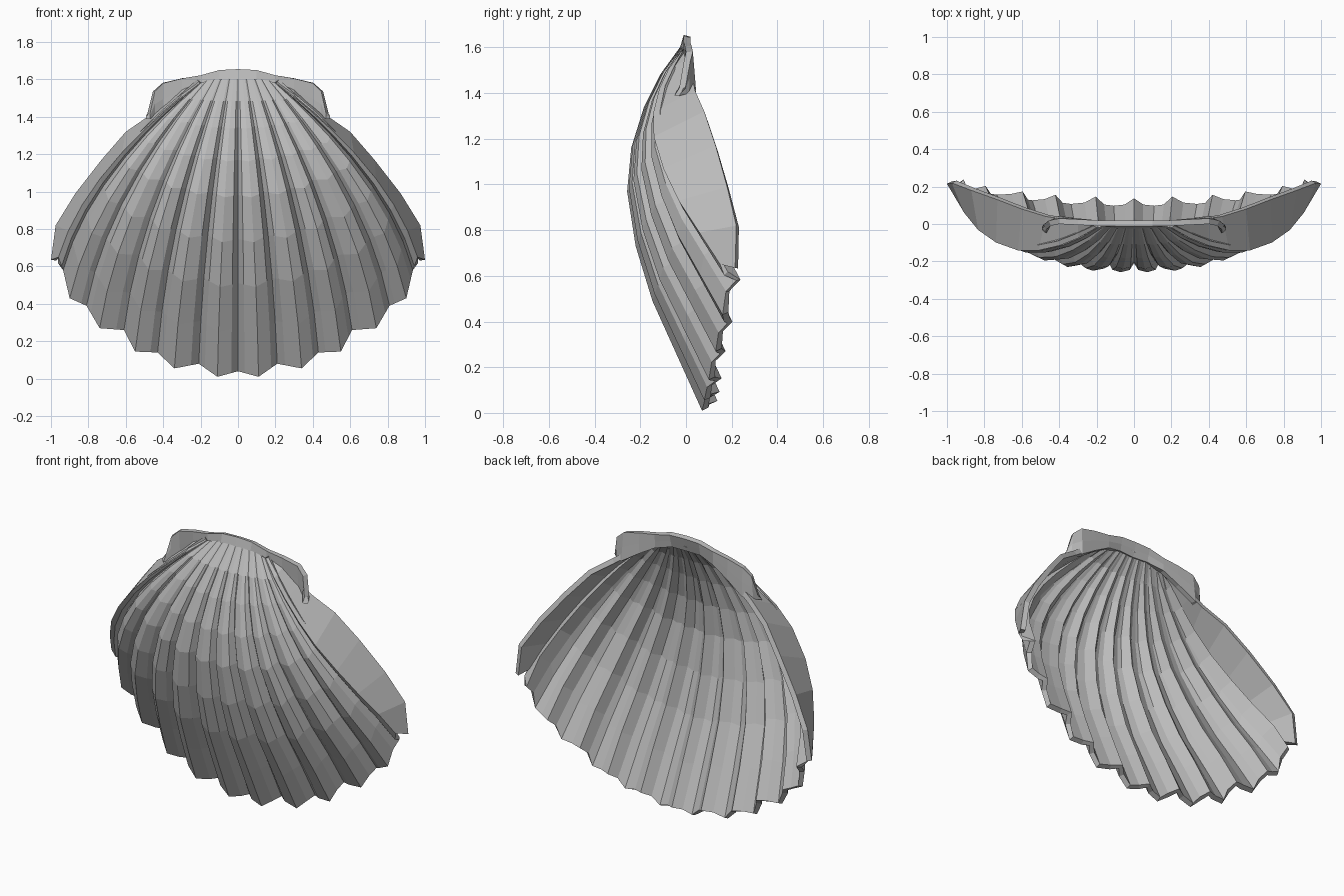
import bpy
from mathutils import Vector

cube = bpy.data.objects.get("Cube")
if cube:
    bpy.data.objects.remove(cube)

grey = bpy.data.materials.new("shell_grey")
grey.use_nodes = True
grey.diffuse_color = (0.5, 0.5, 0.5, 1)
grey.node_tree.nodes["Principled BSDF"].inputs["Base Color"].default_value = (0.5, 0.5, 0.5, 1)


def sheet(name, columns, thickness):
    """Join columns of points into a sheet, mirror it across x and thicken it backwards."""
    rows = len(columns[0])
    verts = [p for col in columns for p in col]
    faces = []
    for c in range(len(columns) - 1):
        for r in range(rows - 1):
            a = c * rows + r
            faces.append((a, a + 1, a + rows + 1, a + rows))
    mesh = bpy.data.meshes.new(name)
    mesh.from_pydata(verts, [], faces)
    mesh.materials.append(grey)
    obj = bpy.data.objects.new(name, mesh)
    bpy.context.collection.objects.link(obj)
    mirror = obj.modifiers.new("mirror", 'MIRROR')
    mirror.merge_threshold = 0.001
    solid = obj.modifiers.new("thickness", 'SOLIDIFY')
    solid.thickness = thickness
    solid.offset = -1
    return obj


# Rim of one half: grooves and crests alternate from the middle outwards
rim = [Vector(p) for p in (
    (0, .11, .04), (.11, .07, .01), (.21, .12, .08), (.34, .08, .055),
    (.43, .13, .14), (.55, .10, .145), (.61, .15, .26), (.74, .13, .27),
    (.81, .18, .39), (.90, .16, .43), (.935, .22, .58), (.96, .15, .65))]

# Bulge of a rib from the hinge (0) to the rim (1)
steps = (0, .08, .17, .28, .4, .55, .7, .85, 1)
bulge = (0, .10, .18, .245, .274, .25, .19, .095, 0)


def rib_line(end, groove):
    """Curved line from hinge to rim; grooves lie deeper than crests."""
    start = Vector((end.x * .21, -.02, 1.61 - .03 * end.x ** 2))
    bend = (start + end) / 2 + Vector((.25 * end.x, 0, 0))
    depth = 1 - .35 * end.x ** 3
    line = []
    for s, b in zip(steps, bulge):
        p = start * (1 - s) ** 2 + bend * 2 * s * (1 - s) + end * s * s
        p.y = start.y * (1 - s) + end.y * s - b * depth
        p.y += groove * .12 * b
        line.append(p)
    return line


# Ribbed fan: each flank gets a shoulder so that grooves are narrow
columns = []
for i, point in enumerate(rim):
    here = rib_line(point, 1 - i % 2)
    columns.append(here)
    if i + 1 < len(rim):
        after = rib_line(rim[i + 1], i % 2)
        across, deep = (.32, .75) if i % 2 == 0 else (.68, .25)
        shoulder = []
        for a, b in zip(here, after):
            p = a.lerp(b, across)
            p.y = a.y + (b.y - a.y) * deep
            shoulder.append(p)
        columns.append(shoulder)

# Plain side wall running back from the last rib
columns.append([Vector(p) for p in (
    (.22, 0, 1.59), (.3, .01, 1.55), (.4, .03, 1.46), (.47, .04, 1.41),
    (.6, .08, 1.32), (.73, .13, 1.17), (.87, .18, .99), (.975, .22, .82),
    (1, .215, .635))])
sheet("ribbed_shell", columns, .03)

# Hinge plate with an ear on each side: x, top, bottom, y of top, y of bottom
hinge = ((0, 1.655, 1.57, -.01, -.035), (.1, 1.65, 1.57, -.01, -.03),
         (.2, 1.622, 1.54, -.01, -.01), (.3, 1.605, 1.48, -.005, .0),
         (.4, 1.58, 1.41, 0, .015), (.445, 1.535, 1.40, -.01, -.01),
         (.47, 1.42, 1.39, -.03, -.05))
sheet("hinge_ears", [[(x, yt, t), (x, (yt + yb) / 2, (t + b) / 2), (x, yb, b)]
                     for x, t, b, yt, yb in hinge], .03)
